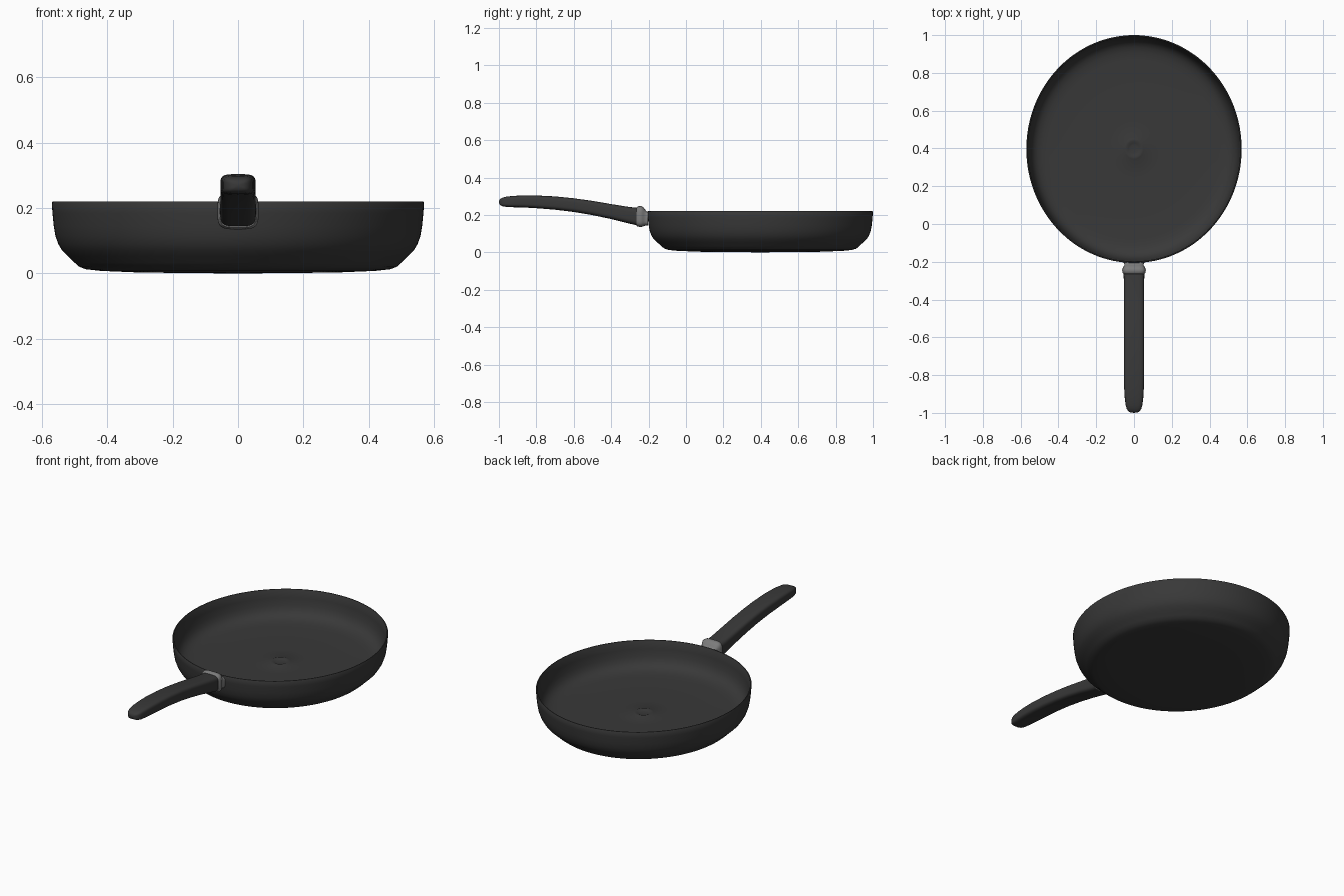
import bpy, bmesh
from math import sin, cos, tau, radians

if "Cube" in bpy.data.objects:
    bpy.data.objects.remove(bpy.data.objects["Cube"])

def material(name, v):
    m = bpy.data.materials.new(name)
    m.diffuse_color = (v, v, v, 1)
    m.use_nodes = True
    m.node_tree.nodes["Principled BSDF"].inputs["Base Color"].default_value = m.diffuse_color
    return m

DARK = material("dark_coating", 0.04)
METAL = material("grey_metal", 0.2)

def loft(name, rings, mat, angle=40):
    """Skin a list of closed rings; a one-point ring closes to a tip."""
    bm = bmesh.new()
    loops = [[bm.verts.new(p) for p in r] for r in rings]
    for a, b in zip(loops, loops[1:]):
        n = max(len(a), len(b))
        for i in range(n):
            j = (i + 1) % n
            if len(a) == 1:
                bm.faces.new((a[0], b[j], b[i]))
            elif len(b) == 1:
                bm.faces.new((a[i], a[j], b[0]))
            else:
                bm.faces.new((a[i], a[j], b[j], b[i]))
    for end in (loops[0], loops[-1]):
        if len(end) > 1:
            bm.faces.new(end)
    bmesh.ops.recalc_face_normals(bm, faces=bm.faces)
    me = bpy.data.meshes.new(name)
    bm.to_mesh(me)
    bm.free()
    me.materials.append(mat)
    ob = bpy.data.objects.new(name, me)
    bpy.context.collection.objects.link(ob)
    bpy.ops.object.select_all(action='DESELECT')
    ob.select_set(True)
    bpy.context.view_layer.objects.active = ob
    bpy.ops.object.shade_smooth_by_angle(angle=radians(angle))
    return ob

# Pan body: slightly oval bowl, profile (radius, z) from under-centre over the rim to the floor centre
CY, STRETCH, SEG = 0.397, 0.603 / 0.57, 128

def oval(r, z):
    if r == 0:
        return [(0, CY, z)]
    return [(r * cos(tau * i / SEG), CY + r * STRETCH * sin(tau * i / SEG), z) for i in range(SEG)]

profile = [(0, 0), (0.3, 0.003), (0.42, 0.008), (0.465, 0.013), (0.485, 0.02), (0.5, 0.033),
           (0.52, 0.053), (0.538, 0.07), (0.55, 0.09), (0.559, 0.115), (0.564, 0.145),
           (0.568, 0.185), (0.57, 0.217), (0.568, 0.22), (0.564, 0.22), (0.562, 0.217),
           (0.558, 0.17), (0.551, 0.13), (0.541, 0.105), (0.528, 0.088), (0.51, 0.076),
           (0.485, 0.068), (0.45, 0.064), (0.3, 0.062), (0.15, 0.061), (0.06, 0.061),
           (0.05, 0.065), (0.04, 0.066), (0.03, 0.062), (0.02, 0.06), (0, 0.06)]
loft("pan_body", [oval(r, z) for r, z in profile], DARK)

# Rounded-rectangle section across y
def section(y, top, bottom, w, power=0.5, n=40):
    zc, h = (top + bottom) / 2, (top - bottom) / 2
    if h <= 0:
        return [(0, y, zc)]
    def s(v):
        return (1 if v >= 0 else -1) * abs(v) ** power
    return [(w * s(cos(tau * i / n)), y, zc + h * s(sin(tau * i / n))) for i in range(n)]

# Handle: (y, top, bottom, half width)
handle = [(-0.255, 0.238, 0.143, 0.055), (-0.3, 0.242, 0.153, 0.054), (-0.4, 0.258, 0.178, 0.054),
          (-0.5, 0.275, 0.199, 0.054), (-0.6, 0.289, 0.216, 0.054), (-0.7, 0.299, 0.228, 0.054),
          (-0.8, 0.304, 0.236, 0.054), (-0.87, 0.304, 0.24, 0.052), (-0.92, 0.302, 0.241, 0.049),
          (-0.96, 0.298, 0.243, 0.044), (-0.98, 0.293, 0.246, 0.038), (-0.992, 0.287, 0.251, 0.029),
          (-0.998, 0.28, 0.258, 0.018), (-1.0, 0.269, 0.269, 0)]
loft("handle", [section(*s) for s in handle], DARK)

# Ferrule joining handle and pan
ferrule = [(-0.264, 0.24, 0.141, 0.056), (-0.258, 0.246, 0.138, 0.06), (-0.242, 0.248, 0.135, 0.063),
           (-0.23, 0.243, 0.138, 0.058), (-0.218, 0.228, 0.143, 0.051), (-0.21, 0.218, 0.143, 0.052),
           (-0.202, 0.216, 0.142, 0.056)]
loft("ferrule", [section(*s) for s in ferrule], METAL, 50)
